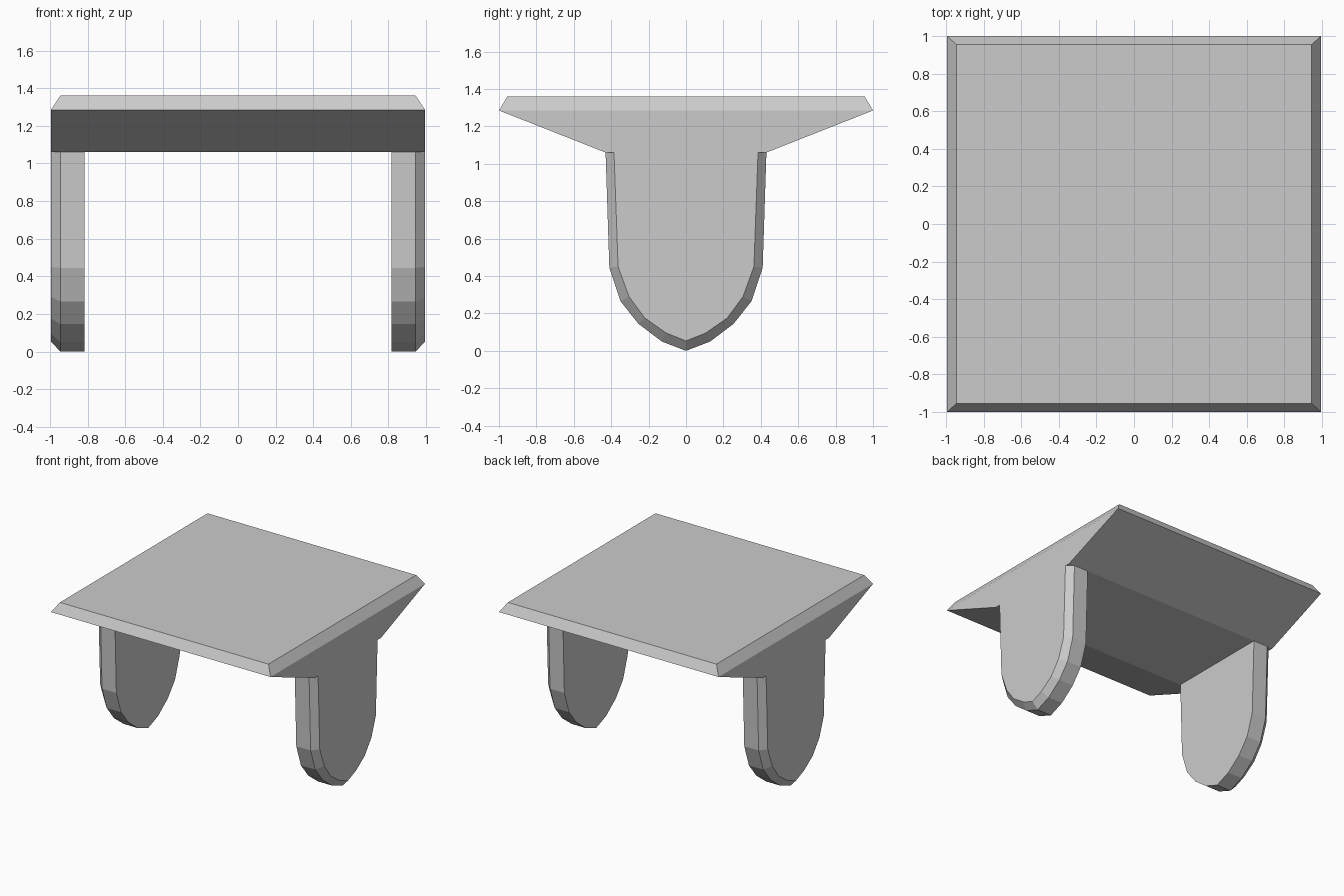
import bpy, bmesh
from mathutils import Vector

if "Cube" in bpy.data.objects:
    bpy.data.objects.remove(bpy.data.objects["Cube"])


def loft(bm, rings):
    """Skin matching rings of points and cap both ends."""
    loops = [[bm.verts.new(p) for p in ring] for ring in rings]
    n = len(loops[0])
    for a, b in zip(loops, loops[1:]):
        for i in range(n):
            j = (i + 1) % n
            bm.faces.new((a[i], a[j], b[j], b[i]))
    bm.faces.new(loops[0])
    bm.faces.new(loops[-1])
    bmesh.ops.recalc_face_normals(bm, faces=bm.faces[:])


def finish(bm, name):
    bmesh.ops.recalc_face_normals(bm, faces=bm.faces[:])
    mesh = bpy.data.meshes.new(name)
    bm.to_mesh(mesh)
    bm.free()
    obj = bpy.data.objects.new(name, mesh)
    bpy.context.collection.objects.link(obj)
    return obj


def symmetric(half):
    """Mirror a half outline (y, z) that ends on the centre line."""
    return half + [(-y, z) for y, z in reversed(half[:-1])]


HALF_X = 0.995

# Seat: wedge-bottomed slab with a chamfered top
profile = [(1, 1.285), (0.43, 1.06), (-0.43, 1.06), (-1, 1.285)]
bm = bmesh.new()
loft(bm, [[(x, y, z) for y, z in profile] for x in (-HALF_X, HALF_X)])
top = max(bm.faces, key=lambda f: f.normal.z)
top = bmesh.ops.extrude_discrete_faces(bm, faces=[top])["faces"][0]
for v in top.verts:
    v.co = Vector((v.co.x * 0.945 / HALF_X, v.co.y * 0.955, 1.36))
finish(bm, "seat")

# Legs: rounded panels, chamfered around the outer face
outer = symmetric([(0.43, 1.06), (0.41, 0.445), (0.35, 0.265),
                   (0.255, 0.145), (0.13, 0.05), (0, 0)])
inner = symmetric([(0.385, 1.06), (0.363, 0.45), (0.305, 0.29),
                   (0.22, 0.175), (0.105, 0.095), (0, 0.053)])
for side, name in ((-1, "left_leg"), (1, "right_leg")):
    bm = bmesh.new()
    loft(bm, [[(side * x, y, z) for y, z in outline]
              for x, outline in ((0.815, outer), (0.945, outer), (HALF_X, inner))])
    finish(bm, name)
